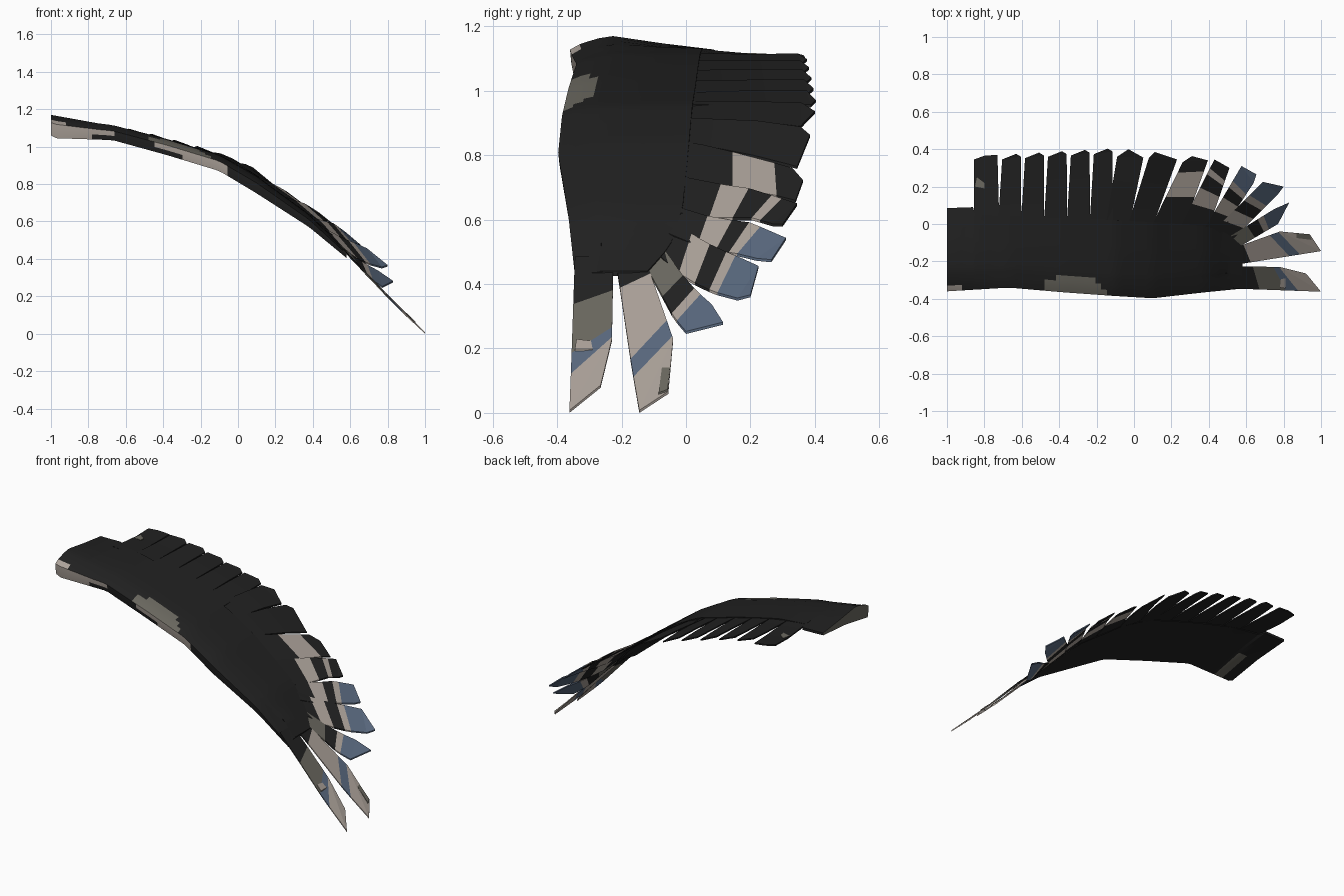
import bpy, bmesh, math

if "Cube" in bpy.data.objects:
    bpy.data.objects.remove(bpy.data.objects["Cube"])

# ---------- materials ----------
def mat(name, col):
    m = bpy.data.materials.new(name)
    m.diffuse_color = (*col, 1)
    m.use_nodes = True
    m.node_tree.nodes["Principled BSDF"].inputs["Base Color"].default_value = m.diffuse_color
    return m

MATS = [mat("charcoal black", (0.015, 0.015, 0.015)),
        mat("warm taupe", (0.41, 0.36, 0.32)),
        mat("slate blue", (0.10, 0.14, 0.21)),
        mat("olive grey", (0.145, 0.138, 0.115))]
BLACK, TAUPE, BLUE, GREY = range(4)

# ---------- wing curves ----------
def interp(tab, x):
    if x <= tab[0][0]:
        return tab[0][1]
    for (a, va), (b, vb) in zip(tab, tab[1:]):
        if x <= b:
            return va + (vb - va) * (x - a) / (b - a)
    return tab[-1][1]

LEAD_Y = [(-1, -.36), (-.67, -.34), (-.38, -.365), (-.1, -.385), (.1, -.397), (.38, -.365), (.58, -.345)]
TRAIL_Y = [(-1, .085), (-.86, .09), (-.85, .05), (-.3, .03), (.1, .01), (.38, -.01), (.5, -.05), (.58, -.12)]
LOW_Z = [(-1, 1.06), (-.97, 1.045), (-.67, 1.035), (-.38, .955), (-.1, .87), (.1, .75), (.38, .57), (.58, .405)]
CREST_Z = [(-1, 1.17), (-.75, 1.125), (-.67, 1.115), (-.38, 1.04), (-.1, .955), (.1, .84), (.38, .635),
           (.58, .44), (.8, .205), (1, .012)]
BACK_Z = [(-1, 1.09), (-.86, 1.112), (-.75, 1.115), (-.67, 1.11), (-.5, 1.075), (-.22, 1.0), (-.03, .94),
          (.1, .875), (.19, .80), (.32, .72), (.47, .62), (.64, .49), (.8, .37), (1, .2)]

def surf(x, y):
    t = min(1, max(0, (y + .04) / .24))
    a, b = interp(CREST_Z, x), interp(BACK_Z, x)
    return a + (b - a) * t

def finish(bm, name):
    bmesh.ops.recalc_face_normals(bm, faces=bm.faces[:])
    me = bpy.data.meshes.new(name)
    bm.to_mesh(me)
    bm.free()
    for m in MATS:
        me.materials.append(m)
    ob = bpy.data.objects.new(name, me)
    bpy.context.collection.objects.link(ob)
    return ob

# ---------- wing body: lofted aerofoil sections ----------
def section(x):
    yl, yt, zb, zc = (interp(t, x) for t in (LEAD_Y, TRAIL_Y, LOW_Z, CREST_Z))
    h, c, zt = zc - zb, yt - yl, surf(x, yt)
    return [(x, yl + .01, zb), (x, yl + .003, zb + .3 * h), (x, yl, zb + .62 * h), (x, yl + .03, zb + .77 * h),
            (x, yl + .06, zb + .86 * h), (x, yl + .09, zb + .94 * h), (x, yl + .3 * c, zc),
            (x, yl + .65 * c, zc * .45 + zt * .55), (x, yt, zt), (x, yt, zt - .015),
            (x, yl + .5 * c, (zb + zt) / 2 + .002)]

# painted patches: strip index -> list of (x from, x to, colour)
PATCHES = {0: [(-1, -.78, TAUPE), (-.3, -.06, TAUPE)],
           1: [(-1, -.66, TAUPE), (-.46, -.06, TAUPE)],
           2: [(-1, -.94, TAUPE), (-.48, -.16, GREY)],
           3: [(-.47, -.18, GREY)],
           4: [(-.43, -.22, GREY)],
           10: [(-.93, -.86, GREY)]}

def body_colour(i, x):
    return next((c for a, b, c in PATCHES.get(i, []) if a < x < b), BLACK)

bm = bmesh.new()
xs = [-1, -.97, -.92, -.861, -.849] + [-.81 + .0302 * i for i in range(47)]
rings = [[bm.verts.new(p) for p in section(x)] for x in xs]
N = len(rings[0])
for (xa, ra), (xb, rb) in zip(zip(xs, rings), zip(xs[1:], rings[1:])):
    for i in range(N):
        j = (i + 1) % N
        f = bm.faces.new((ra[i], ra[j], rb[j], rb[i]))
        f.material_index = body_colour(i, (xa + xb) / 2)
bm.faces.new(rings[0]).material_index = GREY
bm.faces.new(rings[-1])
body = finish(bm, "wing_body")
for p in body.data.polygons:
    p.use_smooth = True
body.data.set_sharp_from_angle(angle=math.radians(30))

# ---------- feathers: thin banded plates following the wing surface ----------
# bands: (end fraction on left edge, [end fraction on right edge,] colour)
def feather(name, rl, rr, tl, tm, tr, bands):
    bm = bmesh.new()
    H = .004

    def pair(x, y, off):
        z = max(surf(x, y) - .007 + off, H)
        return bm.verts.new((x, y, z + H)), bm.verts.new((x, y, z - H))

    def quad(vs, m):
        bm.faces.new(vs).material_index = m

    rows = []
    for b in [(0, 0)] + bands:
        t, s = b[0], (b[1] if len(b) == 3 else b[0])
        l = [p + (q - p) * t for p, q in zip(rl, tl)]
        r = [p + (q - p) * s for p, q in zip(rr, tr)]
        rows.append((pair(*l, .007 * t), pair(*r, -.007 * s)))
    for (a, b), (c, d), band in zip(rows, rows[1:], bands):
        m = band[-1]
        quad((a[0], b[0], d[0], c[0]), m)
        quad((a[1], c[1], d[1], b[1]), m)
        quad((a[0], c[0], c[1], a[1]), m)
        quad((b[0], b[1], d[1], d[0]), m)
    # root end and pointed tip
    a, b = rows[0]
    quad((a[0], a[1], b[1], b[0]), bands[0][-1])
    m = bands[-1][-1]
    a, b = rows[-1]
    p = pair(*tm, 0)
    quad((a[0], b[0], p[0]), m)
    quad((a[1], p[1], b[1]), m)
    quad((a[0], p[0], p[1], a[1]), m)
    quad((p[0], b[0], b[1], p[1]), m)
    finish(bm, name)

PLAIN = [(.3, BLACK), (.65, BLACK), (1, BLACK)]

# innermost feather and the regular inner row
feather("inner_feather_1", (-.855, 0), (-.72, 0), (-.855, .345), (-.80, .365), (-.73, .37), PLAIN)
for k in range(5):
    x = -.705 + .1225 * k
    y = .345 + .007 * k
    feather(f"inner_feather_{k + 2}", (x - .022, 0), (x + .103, 0),
            (x, y), (x + .075, y + .03), (x + .1, y + .015), PLAIN)

# fanned outer feathers: root left/right, tip left/middle/right, bands
OUTER = [
    ((-.15, 0), (-.03, -.03), (-.09, .36), (-.03, .40), (.05, .355), PLAIN),
    ((-.04, -.03), (.09, -.04), (.08, .355), (.11, .385), (.23, .345), PLAIN),
    ((.08, -.04), (.255, -.05), (.26, .33), (.31, .363), (.395, .34),
     [(.25, BLACK), (.5, BLACK), (.85, TAUPE), (1, BLACK)]),
    ((.23, -.05), (.385, -.06), (.43, .345), (.51, .30), (.50, .27),
     [(.4, BLACK), (.62, TAUPE), (.8, BLACK), (.88, TAUPE), (1, BLACK)]),
    ((.35, -.07), (.45, -.07), (.575, .31), (.655, .265), (.64, .22),
     [(.36, BLACK), (.56, TAUPE), (.7, BLACK), (.79, TAUPE), (1, BLUE)]),
    ((.40, -.06), (.52, -.09), (.69, .225), (.80, .20), (.77, .16),
     [(.27, BLACK), (.47, TAUPE), (.65, BLACK), (.75, TAUPE), (1, BLUE)]),
    ((.49, -.08), (.55, -.13), (.75, .08), (.83, .115), (.77, .0),
     [(.05, BLACK), (.44, GREY), (.66, BLACK), (.78, TAUPE), (1, BLUE)]),
    ((.53, -.13), (.53, -.22), (.78, -.04), (.94, -.055), (1, -.145),
     [(.22, .2, BLACK), (.78, .64, TAUPE), (.97, .76, BLUE), (1, 1, TAUPE)]),
    ((.53, -.225), (.53, -.345), (.78, -.23), (.92, -.265), (1, -.362),
     [(.42, .3, BLACK), (.86, .6, GREY), (.98, .74, BLUE), (1, 1, TAUPE)]),
]
for k, row in enumerate(OUTER):
    feather(f"outer_feather_{k + 1}", *row)

# ---------- small painted spots as thin plates ----------
def spot(name, pts, colour):
    bm = bmesh.new()
    vs = [bm.verts.new((x, y, surf(x, y) + .003)) for x, y in pts]
    geo = bmesh.ops.extrude_face_region(bm, geom=[bm.faces.new(vs)])
    for v in geo["geom"]:
        if isinstance(v, bmesh.types.BMVert):
            v.co.z -= .006
    for f in bm.faces:
        f.material_index = colour
    finish(bm, name)

spot("inner_feather_spot", [(-.85, .2), (-.80, .19), (-.80, .22), (-.84, .25)], GREY)
spot("outer_feather_spot", [(.78, -.34), (.81, -.345), (.81, -.29), (.785, -.295)], TAUPE)
spot("tip_edge_spot", [(.87, -.075), (.95, -.085), (.94, -.057), (.87, -.05)], GREY)
